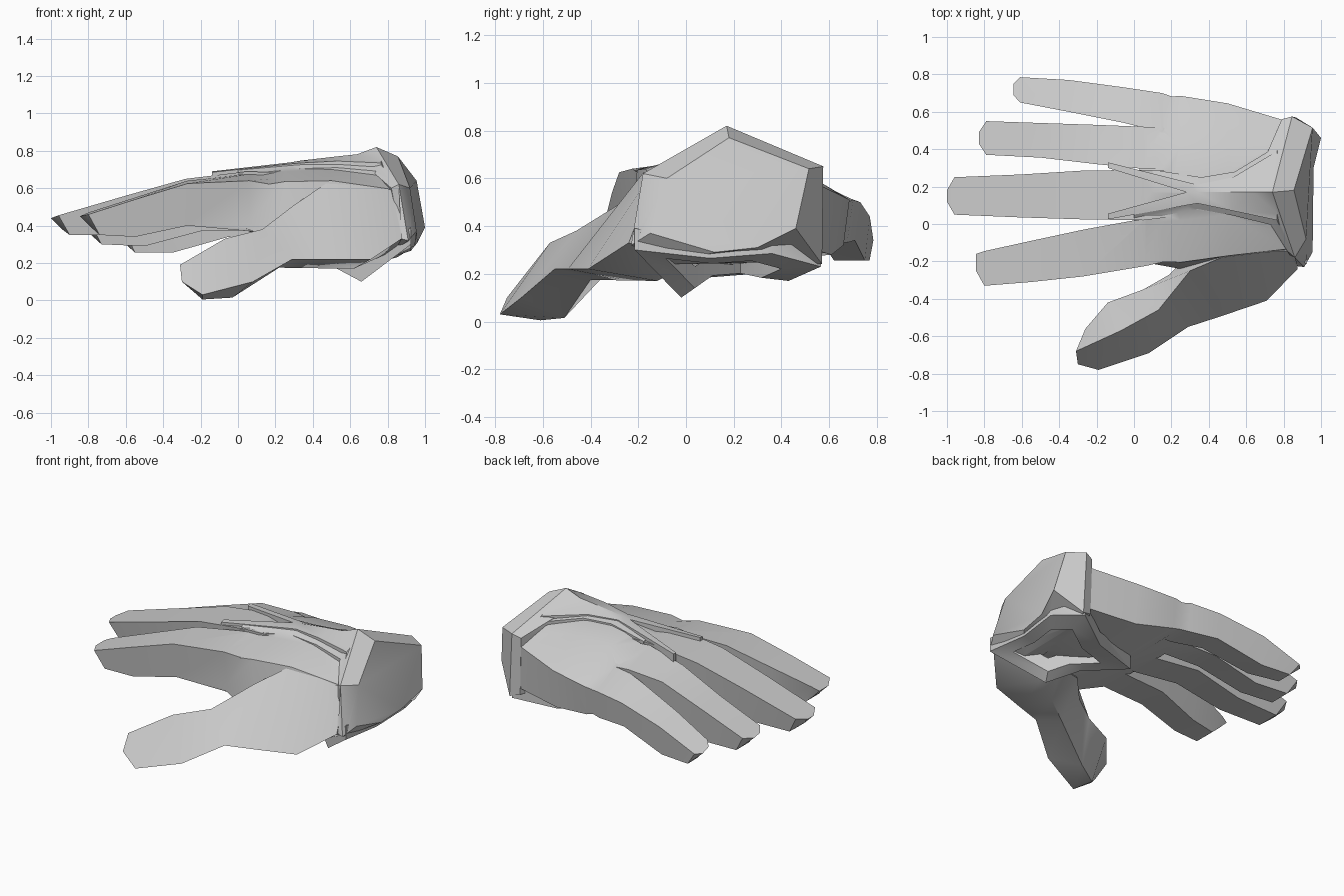
import bpy, bmesh
from mathutils import Vector

mat = bpy.data.materials.new("plain_grey")
mat.diffuse_color = (0.6, 0.6, 0.6, 1)
parts = []


def smooth(ob, angle):
    bpy.ops.object.select_all(action='DESELECT')
    ob.select_set(True)
    bpy.context.view_layer.objects.active = ob
    bpy.ops.object.shade_smooth_by_angle(angle=angle)


def finish(name, bm):
    bmesh.ops.recalc_face_normals(bm, faces=bm.faces)
    me = bpy.data.meshes.new(name)
    bm.to_mesh(me)
    bm.free()
    me.materials.append(mat)
    ob = bpy.data.objects.new(name, me)
    bpy.context.collection.objects.link(ob)
    parts.append(ob)
    return ob


def loft(name, rings, closed=False):
    """Skin a row of equal rings; cap the ends unless the row closes on itself."""
    bm = bmesh.new()
    rows = [[bm.verts.new(p) for p in r] for r in rings]
    n = len(rows[0])
    pairs = list(zip(rows, rows[1:])) + ([(rows[-1], rows[0])] if closed else [])
    for a, b in pairs:
        for i in range(n):
            j = (i + 1) % n
            bm.faces.new((a[i], a[j], b[j], b[i]))
    if not closed:
        bm.faces.new(rows[0])
        bm.faces.new(rows[-1])
    return finish(name, bm)


# Palm: cross-sections along x, each a loop of (y, z)
palm = [
    (0.03, [(-.20, .39), (-.20, .60), (0, .645), (.17, .675), (.42, .62), (.67, .48), (.64, .38), (.2, .38)]),
    (0.25, [(-.24, .30), (-.205, .635), (.02, .69), (.17, .72), (.42, .67), (.685, .51), (.66, .32), (.2, .29)]),
    (0.50, [(-.23, .22), (-.17, .64), (.05, .70), (.18, .73), (.42, .68), (.645, .53), (.61, .28), (.2, .24)]),
    (0.85, [(-.21, .32), (-.13, .59), (.02, .67), (.18, .72), (.40, .66), (.54, .58), (.54, .30), (.2, .27)]),
]
glove = loft("glove", [[(x, y, z) for y, z in ring] for x, ring in palm])

# Fingers: (x, y_near, y_far, z_top_near, z_top_far, z_bottom); bottoms lag behind the tip
fingers = {
    "index_finger": [(-.845, -.25, -.16, .45, .45, .39), (-.80, -.33, -.145, .46, .47, .35),
                     (-.55, -.31, -.09, .54, .55, .34), (-.27, -.28, -.03, .625, .64, .40),
                     (.06, -.225, .03, .64, .675, .37), (.30, -.17, .05, .60, .66, .36)],
    "middle_finger": [(-1.0, .12, .18, .44, .44, .38), (-.96, .05, .25, .455, .455, .35),
                      (-.60, .035, .265, .56, .56, .35), (-.28, .025, .285, .65, .65, .41),
                      (.05, .02, .29, .69, .69, .37), (.30, .05, .28, .68, .68, .36)],
    "ring_finger": [(-.83, .43, .49, .40, .39, .34), (-.79, .37, .55, .415, .40, .30),
                    (-.50, .355, .54, .52, .50, .29), (-.20, .32, .53, .63, .60, .37),
                    (.05, .295, .52, .68, .61, .375), (.30, .295, .50, .66, .58, .365)],
    "little_finger": [(-.645, .69, .75, .36, .34, .29), (-.61, .65, .785, .38, .34, .255),
                      (-.35, .60, .77, .48, .44, .255), (-.05, .54, .73, .57, .50, .34),
                      (.15, .49, .70, .61, .51, .33), (.35, .47, .63, .61, .48, .34)],
}
for name, secs in fingers.items():
    rings = []
    for k, (x, a, b, za, zb, low) in enumerate(secs):
        lag = .06 if k < 2 else 0
        w = (b - a) * .12
        rings.append([(x, a, za), (x, b, zb), (x + lag, b - w, low), (x + lag, a + w, low)])
    loft(name, rings)

# Thumb and its base: upper edge, outer edge, underside, inner edge
loft("thumb", [
    [(-.31, -.68, .19), (-.30, -.75, .10), (-.25, -.66, .06), (-.26, -.56, .13)],
    [(-.07, -.57, .33), (-.19, -.78, .03), (-.19, -.61, .005), (-.14, -.42, .20)],
    [(.13, -.46, .38), (.08, -.69, .10), (-.03, -.51, .015), (.05, -.35, .23)],
    [(.30, -.25, .51), (.29, -.55, .22), (.22, -.40, .175), (.19, -.27, .27)],
    [(.47, -.178, .625), (.46, -.495, .22), (.42, -.25, .172), (.40, -.04, .235)],
    [(.70, -.15, .61), (.71, -.41, .22), (.62, -.12, .17), (.56, .0, .23)],
    [(.87, -.14, .585), (.875, -.24, .33), (.84, -.10, .27), (.75, -.05, .28)],
])

# Wrist cuff: end face, shoulder, front lip
loft("wrist_cuff", [
    [(.955, -.15, .37), (.92, -.08, .60), (.855, .18, .77), (.955, .515, .64),
     (1.0, .46, .39), (.96, .30, .31), (.945, .12, .29)],
    [(.91, -.23, .32), (.86, -.18, .62), (.74, .17, .82), (.845, .575, .65),
     (.865, .57, .24), (.80, .42, .25), (.80, -.05, .24)],
    [(.87, -.225, .33), (.82, -.145, .60), (.62, .17, .775), (.79, .56, .63),
     (.80, .555, .26), (.72, .40, .27), (.70, -.02, .26)],
])

# Raised tongue over the back of the hand, forking around the middle finger
rows = [(.81, -.08, .65, .17, .765, .50, .63), (.765, .02, .735, .17, .795, .39, .715),
        (.53, .07, .745, .17, .77, .25, .735), (.34, .11, .735, .17, .748, .21, .735),
        (.28, .10, .73, .17, .738, .225, .73)]
bm = bmesh.new()
tops = [[bm.verts.new((x, a, za)), bm.verts.new((x, m, zm)), bm.verts.new((x, b, zb))]
        for x, a, za, m, zm, b, zb in rows]
faces = []
for p, q in zip(tops, tops[1:]):
    faces += [bm.faces.new((p[i], p[i + 1], q[i + 1], q[i])) for i in (0, 1)]
last = tops[-1]
for i, (y0, y1) in ((0, (.025, .055)), (1, (.30, .33))):
    t0, t1 = bm.verts.new((-.14, y0, .685)), bm.verts.new((-.14, y1, .69))
    faces.append(bm.faces.new((last[i], last[i + 1], t1, t0)))
out = bmesh.ops.extrude_face_region(bm, geom=faces, use_keep_orig=True)
for v in out["geom"]:
    if isinstance(v, bmesh.types.BMVert):
        v.co.z -= .06
finish("back_tongue", bm)

# Sloping border beside the tongue on each side: rise, width, path of (x, y, z)
edges = {
    "far_border": (.012, -.05, [(.79, .55, .62), (.77, .42, .685), (.54, .28, .72),
                                (.36, .25, .72), (.10, .29, .69)]),
    "near_border": (.028, .04, [(.81, -.12, .605), (.755, -.01, .69), (.53, .045, .71),
                                (.34, .08, .705), (.0, .015, .672)]),
}
for name, (rise, w, path) in edges.items():
    loft(name, [[(x, y, z), (x, y + w, z + rise), (x, y + w, z - .04), (x, y, z - .04)]
                for x, y, z in path])

# Underside frame around an opening that shows the palm
outer = [Vector(p) for p in ((.925, -.215, .30), (.66, -.02, .10), (.50, .10, .185), (.27, .29, .20),
                             (.62, .43, .17), (.85, .565, .23), (.94, .36, .285), (.925, .10, .265))]
mid = Vector((.74, .13, .205))
inner = [mid.lerp(p, .62) for p in outer]
up = Vector((0, 0, .09))
loft("palm_frame", [outer, inner, [p + up for p in inner], [p + up for p in outer]], closed=True)

# Fuse all parts into one skin so that nothing is left inside
bpy.context.view_layer.objects.active = glove
for ob in parts[1:]:
    mod = glove.modifiers.new(ob.name, 'BOOLEAN')
    mod.operation = 'UNION'
    mod.solver = 'EXACT'
    mod.use_self = True
    mod.object = ob
    bpy.ops.object.modifier_apply(modifier=mod.name)
for ob in parts[1:]:
    bpy.data.objects.remove(ob)
smooth(glove, 0.6)
